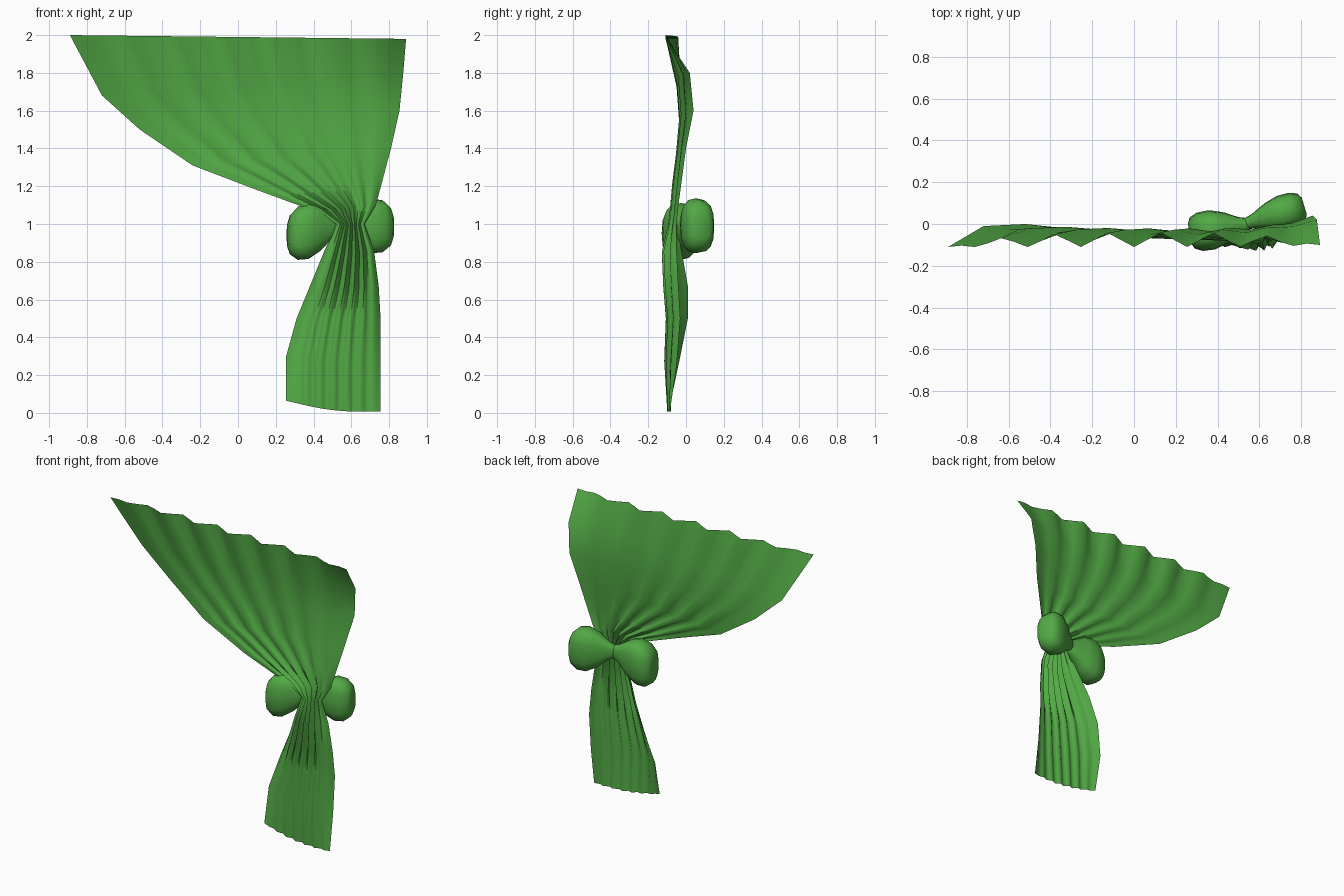
import bpy, math
from mathutils import Vector

cube = bpy.data.objects.get("Cube")
if cube:
    bpy.data.objects.remove(cube, do_unlink=True)

# Single fabric colour
green = bpy.data.materials.new("green_fabric")
color = (0.085, 0.40, 0.06, 1)
green.diffuse_color = color
green.use_nodes = True
green.node_tree.nodes["Principled BSDF"].inputs["Base Color"].default_value = color


def make_object(name, verts, faces, angle):
    mesh = bpy.data.meshes.new(name)
    mesh.from_pydata(verts, [], faces)
    mesh.materials.append(green)
    obj = bpy.data.objects.new(name, mesh)
    bpy.context.collection.objects.link(obj)
    bpy.ops.object.select_all(action='DESELECT')
    bpy.context.view_layer.objects.active = obj
    obj.select_set(True)
    bpy.ops.object.shade_smooth_by_angle(angle=math.radians(angle))
    return obj


def grid_faces(rows, columns, closed=False):
    """Quads between successive rows of points."""
    faces = []
    for row in range(rows - 1):
        for col in range(columns if closed else columns - 1):
            nxt = (col + 1) % columns
            a, b = row * columns, (row + 1) * columns
            faces.append((b + col, b + nxt, a + nxt, a + col))
    return faces


def fold_wave(position):
    """Triangle wave from -1 to 1 that makes the pleats."""
    return 4 * abs(position - math.floor(position + 0.5)) - 1


# Curtain rows: right-hand edge point, left-hand edge point, middle depth, pleat depth
curtain_rows = [
    ((-0.89, -0.11, 2.0), (0.89, -0.10, 1.98), -0.075, 0.035),
    ((-0.72, -0.01, 1.68), (0.875, 0.02, 1.8), -0.04, 0.012),
    ((-0.52, 0.0, 1.5), (0.855, 0.04, 1.6), -0.03, 0.008),
    ((-0.24, -0.03, 1.31), (0.81, 0.0, 1.4), -0.045, 0.01),
    ((0.1, -0.07, 1.18), (0.77, -0.02, 1.25), -0.06, 0.013),
    ((0.4, -0.07, 1.07), (0.73, -0.04, 1.1), -0.07, 0.015),
    ((0.52, -0.05, 1.0), (0.67, -0.05, 1.0), -0.08, 0.015),
    ((0.45, -0.02, 0.84), (0.72, -0.05, 0.86), -0.11, 0.02),
    ((0.38, 0.01, 0.67), (0.745, -0.04, 0.67), -0.105, 0.018),
    ((0.31, 0.01, 0.5), (0.755, -0.03, 0.5), -0.095, 0.014),
    ((0.255, -0.03, 0.3), (0.755, -0.05, 0.25), -0.105, 0.012),
    ((0.255, -0.08, 0.065), (0.755, -0.085, 0.008), -0.09, 0.01),
]
COLUMNS = 29
FOLDS = 7
points = []
for index, (start, end, depth, pleat) in enumerate(curtain_rows):
    start, end = Vector(start), Vector(end)
    sag = 0.022 if index == len(curtain_rows) - 1 else 0
    for col in range(COLUMNS):
        u = col / (COLUMNS - 1)
        p = start.lerp(end, u)
        near, far = (1 - u) ** 6, u ** 8
        middle = depth + pleat * fold_wave(u * FOLDS + 0.5)
        p.y = near * start.y + far * end.y + (1 - near - far) * middle
        p.z = max(0, p.z - sag * math.sin(math.pi * u))
        points.append(p)
make_object("curtain", points, grid_faces(len(curtain_rows), COLUMNS), 75)


# Bow lobes: rounded box sections swelling outward from the knot
def bow_lobe(name, knot, tip, depth, height):
    sections = [(0, 0.3, 0.25), (0.15, 0.42, 0.4), (0.4, 0.8, 0.8), (0.62, 1, 1),
                (0.82, 0.98, 0.95), (0.95, 0.8, 0.72), (1, 0.5, 0.45)]
    sides = 16
    knot, tip = Vector(knot), Vector(tip)
    across = (tip - knot).cross(Vector((0, 0, 1))).normalized()
    verts = []
    for along, wide, tall in sections:
        center = knot.lerp(tip, along)
        for k in range(sides):
            angle = math.tau * k / sides
            c, s = math.cos(angle), math.sin(angle)
            y = math.copysign(abs(c) ** 0.75, c) * depth * wide
            z = math.copysign(abs(s) ** 0.75, s) * height * tall
            verts.append(center + across * y + Vector((0, 0, z)))
    faces = grid_faces(len(sections), sides, True)
    last = (len(sections) - 1) * sides
    faces.append(tuple(range(last + sides - 1, last - 1, -1)))
    faces.append(tuple(range(sides)))
    faces = [tuple(reversed(f)) for f in faces]
    return make_object(name, verts, faces, 60)


bow_lobe("bow_right_lobe", (0.55, 0, 1.0), (0.265, -0.045, 0.94), 0.095, 0.148)
bow_lobe("bow_left_lobe", (0.53, 0, 1.0), (0.815, 0.085, 0.985), 0.085, 0.145)
